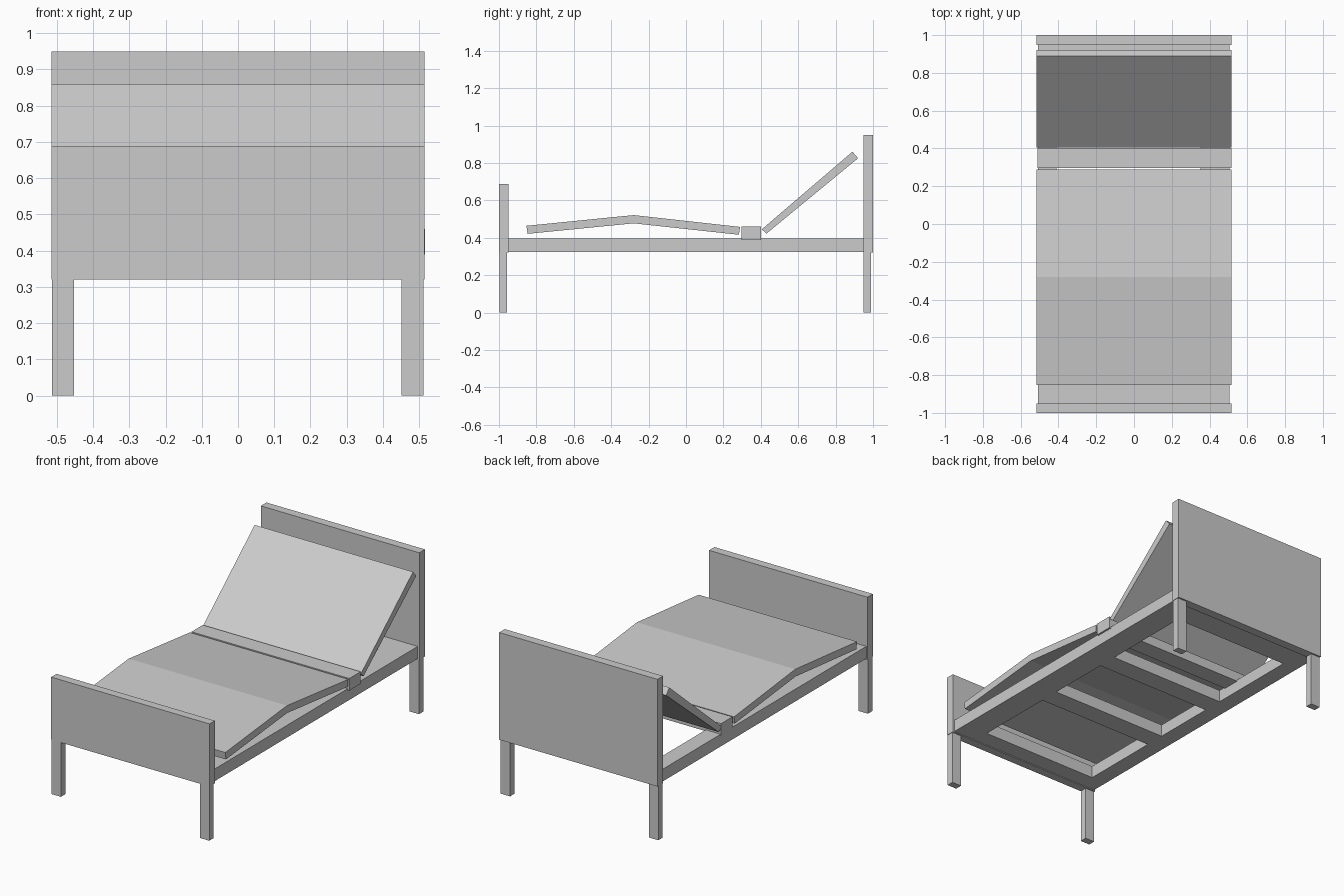
import bpy
import bmesh

if "Cube" in bpy.data.objects:
    bpy.data.objects.remove(bpy.data.objects["Cube"])


def finish(name, bm):
    bmesh.ops.recalc_face_normals(bm, faces=bm.faces)
    mesh = bpy.data.meshes.new(name)
    bm.to_mesh(mesh)
    bm.free()
    obj = bpy.data.objects.new(name, mesh)
    bpy.context.collection.objects.link(obj)
    return obj


def box(name, x, y, z):
    """Axis-aligned box from (min, max) ranges."""
    bm = bmesh.new()
    bmesh.ops.create_cube(bm, size=1)
    for v in bm.verts:
        v.co = [r[0] if c < 0 else r[1] for c, r in zip(v.co, (x, y, z))]
    return finish(name, bm)


def panel(name, profile, x):
    """Side profile (y, z) extruded across the bed."""
    bm = bmesh.new()
    face = bm.faces.new([bm.verts.new((x[0], y, z)) for y, z in profile])
    out = bmesh.ops.extrude_face_region(bm, geom=[face])
    for g in out["geom"]:
        if isinstance(g, bmesh.types.BMVert):
            g.co.x = x[1]
    return finish(name, bm)


WIDE = (-0.515, 0.515)
FRAME_Z = (0.325, 0.397)

# End boards
box("footboard", WIDE, (-1.0, -0.95), (0.32, 0.688))
box("headboard", WIDE, (0.948, 1.0), (0.32, 0.95))

# Legs
for end, y in (("front", (-0.998, -0.957)), ("back", (0.949, 0.99))):
    for side, x in (("left", (-0.513, -0.453)), ("right", (0.451, 0.512))):
        box(f"{end}_{side}_leg", x, y, (0, 0.32))

# Base frame: side rails and cross members around three openings
box("left_rail", (-0.507, -0.41), (-0.95, 0.948), FRAME_Z)
box("right_rail", (0.353, 0.505), (-0.95, 0.948), FRAME_Z)
bars = [(-0.95, -0.85), (-0.37, -0.25), (0.13, 0.25), (0.80, 0.948)]
for i, y in enumerate(bars):
    box(f"cross_member_{i + 1}", (-0.41, 0.353), y, FRAME_Z)

# Mattress platform: bent leg section, hip block, raised backrest
panel("leg_section", [(-0.853, 0.464), (-0.28, 0.521), (0.289, 0.458),
                      (0.283, 0.416), (-0.28, 0.477), (-0.847, 0.421)], WIDE)
box("hip_block", (-0.51, 0.516), (0.297, 0.402), (0.389, 0.46))
panel("backrest", [(0.405, 0.445), (0.89, 0.86), (0.92, 0.825),
                   (0.43, 0.422)], WIDE)
